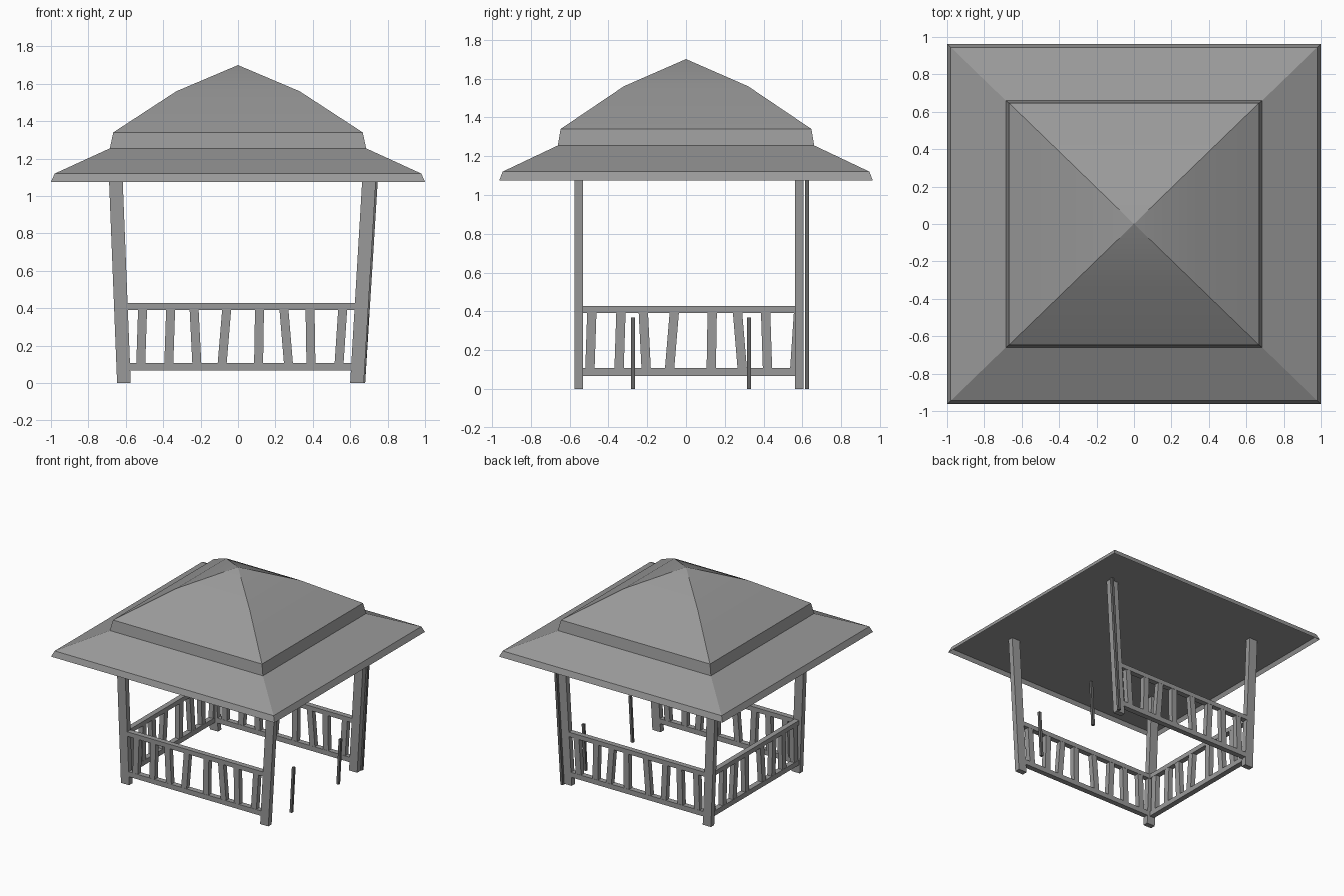
import bpy, bmesh, math
from mathutils import Vector

if "Cube" in bpy.data.objects:
    bpy.data.objects.remove(bpy.data.objects["Cube"])


def make_material(name, v):
    mat = bpy.data.materials.new(name)
    mat.diffuse_color = (v, v, v, 1)
    mat.use_nodes = True
    mat.node_tree.nodes["Principled BSDF"].inputs["Base Color"].default_value = mat.diffuse_color
    return mat


WOOD = make_material("grey_wood", 0.32)
DARK = make_material("dark_wood", 0.14)


def make_object(name, bm, mat=WOOD):
    bmesh.ops.recalc_face_normals(bm, faces=bm.faces)
    mesh = bpy.data.meshes.new(name)
    bm.to_mesh(mesh)
    bm.free()
    mesh.materials.append(mat)
    obj = bpy.data.objects.new(name, mesh)
    bpy.context.collection.objects.link(obj)
    return obj


def add_bar(bm, bottom, top, sx, sy):
    """Upright bar with level ends, sheared from bottom to top."""
    verts = bmesh.ops.create_cube(bm, size=1)["verts"]
    for v in verts:
        c = Vector(top if v.co.z > 0 else bottom)
        v.co = c + Vector((math.copysign(sx / 2, v.co.x), math.copysign(sy / 2, v.co.y), 0))


def bar(name, bottom, top, sx, sy, mat=WOOD):
    bm = bmesh.new()
    add_bar(bm, bottom, top, sx, sy)
    return make_object(name, bm, mat)


# Two-tier hipped roof: square rings (half x, half y, z), slightly raised soffit to a point
RINGS = [(0.985, 0.947, 1.106), (1.0, 0.962, 1.075), (0.98, 0.945, 1.12),
         (0.685, 0.66, 1.255), (0.667, 0.646, 1.34), (0.33, 0.32, 1.56)]
bm = bmesh.new()
loops = [[bm.verts.new((sx * x, sy * y, z)) for sx, sy in ((-1, -1), (1, -1), (1, 1), (-1, 1))]
         for x, y, z in RINGS]
apex = bm.verts.new((0, 0, 1.70))
bm.faces.new(loops[0])
for i in range(4):
    j = (i + 1) % 4
    for a, b in zip(loops, loops[1:]):
        bm.faces.new((a[i], a[j], b[j], b[i]))
    bm.faces.new((loops[-1][i], loops[-1][j], apex))
roof = make_object("roof", bm)
bpy.context.view_layer.objects.active = roof
roof.select_set(True)
bpy.ops.object.shade_smooth_by_angle(angle=math.radians(20))

# Corner posts, leaning outwards to the sides
for depth, y in (("front", -0.552), ("back", 0.584)):
    bar(depth + "_left_post", (-0.61, y, 0), (-0.654, y, 1.11), 0.073, 0.043)
    bar(depth + "_right_post", (0.636, y, 0), (0.702, y, 1.11), 0.073, 0.043)

# Slim strip beside the back right post and two stakes on the open side
bar("slim_post", (0.67, 0.624, 0), (0.739, 0.624, 1.11), 0.02, 0.021, DARK)
for name, y in (("front_stake", -0.273), ("back_stake", 0.325)):
    bar(name, (0.67, y, 0), (0.69, y, 0.37), 0.02, 0.02, DARK)

# Balusters: (bottom, top) position along the railing
SLATS = [(-0.52, -0.51), (-0.37, -0.36), (-0.22, -0.235), (-0.085, -0.06),
         (0.11, 0.115), (0.27, 0.245), (0.39, 0.385), (0.54, 0.56)]
SIDE_SLATS = [(-0.495, -0.485), (-0.345, -0.335), (-0.205, -0.22), (-0.085, -0.06),
              (0.13, 0.135), (0.29, 0.265), (0.42, 0.41), (0.56, 0.58)]


def railing(name, start, end, pos, slats, side):
    """Two rails and crooked slats, along x (side=False) or along y (side=True)."""
    bm = bmesh.new()
    place = (lambda t, z: (pos, t, z)) if side else (lambda t, z: (t, pos, z))
    size = (lambda l, w: (w, l)) if side else (lambda l, w: (l, w))
    mid = (start + end) / 2
    for z0, z1 in ((0.068, 0.108), (0.392, 0.428)):
        add_bar(bm, place(mid, z0), place(mid, z1), *size(end - start, 0.043))
    for b, t in slats:
        add_bar(bm, place(b, 0.1), place(t, 0.4), *size(0.048, 0.04))
    make_object(name, bm)


railing("front_railing", -0.61, 0.64, -0.552, SLATS, False)
railing("back_railing", -0.61, 0.64, 0.584, SLATS, False)
railing("left_railing", -0.55, 0.58, -0.62, SIDE_SLATS, True)
